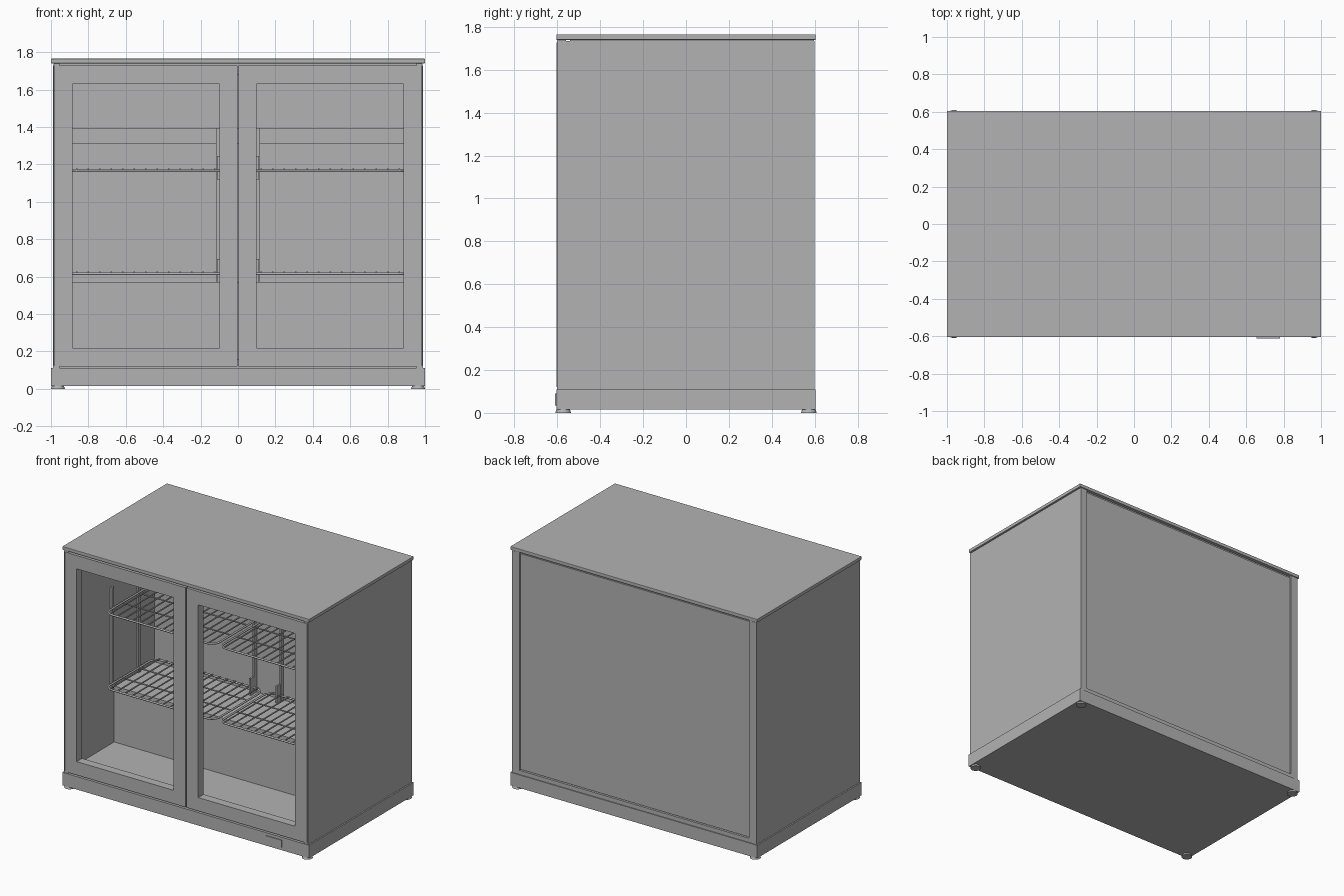
import bpy
import bmesh
from math import sin, cos, pi
from mathutils import Vector

if "Cube" in bpy.data.objects:
    bpy.data.objects.remove(bpy.data.objects["Cube"], do_unlink=True)

# Single grey finish
GREY = (0.45, 0.45, 0.45, 1)
steel = bpy.data.materials.new("plain grey")
steel.use_nodes = True
steel.diffuse_color = GREY
steel.node_tree.nodes["Principled BSDF"].inputs["Base Color"].default_value = GREY


def finish(name, bm):
    bmesh.ops.recalc_face_normals(bm, faces=bm.faces)
    mesh = bpy.data.meshes.new(name)
    bm.to_mesh(mesh)
    bm.free()
    mesh.materials.append(steel)
    ob = bpy.data.objects.new(name, mesh)
    bpy.context.collection.objects.link(ob)
    return ob


def box(name, xs, ys, zs, bevel=0):
    """Box from its x, y and z ranges."""
    bm = bmesh.new()
    bmesh.ops.create_cube(bm, size=1)
    for v in bm.verts:
        v.co = [r[0] if c < 0 else r[1] for c, r in zip(v.co, (xs, ys, zs))]
    ob = finish(name, bm)
    if bevel:
        m = ob.modifiers.new("edge", "BEVEL")
        m.width, m.segments = bevel, 2
    return ob


def prism(name, outline, y0, y1):
    """Extrude an x-z outline from y0 to y1."""
    bm = bmesh.new()
    face = bm.faces.new([bm.verts.new((x, y0, z)) for x, z in outline])
    new = bmesh.ops.extrude_face_region(bm, geom=[face])["geom"]
    for v in new:
        if isinstance(v, bmesh.types.BMVert):
            v.co.y = y1
    return finish(name, bm)


def wires(name, paths, radius, cyclic=False):
    """Round rods along a set of paths."""
    cu = bpy.data.curves.new(name, "CURVE")
    cu.dimensions = "3D"
    cu.bevel_depth, cu.bevel_resolution = radius, 2
    cu.use_fill_caps = True
    for pts in paths:
        sp = cu.splines.new("POLY")
        sp.points.add(len(pts) - 1)
        for p, co in zip(sp.points, pts):
            p.co = (*co, 1)
        sp.use_cyclic_u = cyclic
        sp.use_smooth = True
    cu.materials.append(steel)
    ob = bpy.data.objects.new(name, cu)
    bpy.context.collection.objects.link(ob)


def rounded_loop(x0, x1, y0, y1, z, r):
    pts = []
    corners = ((x1 - r, y1 - r), (x0 + r, y1 - r), (x0 + r, y0 + r), (x1 - r, y0 + r))
    for q, (cx, cy) in enumerate(corners):
        for i in range(6):
            a = (q + i / 5) * pi / 2
            pts.append(Vector((cx + r * cos(a), cy + r * sin(a), z)))
    return pts


# Outer shell
FRONT, BACK = -0.605, 0.605
WALL, REAR = 0.93, 0.36
DOOR_BACK = -0.54
box("base_plinth", (-1, 1), (FRONT, BACK), (0.015, 0.11))
box("worktop", (-1, 1), (FRONT, BACK), (1.74, 1.765), 0.003)
box("cavity_floor", (-WALL, WALL), (DOOR_BACK, 0.58), (0.11, 0.16))
box("cavity_ceiling", (-WALL, WALL), (DOOR_BACK, 0.58), (1.68, 1.74))
box("cavity_back_wall", (-WALL, WALL), (REAR, 0.585), (0.16, 1.68))
box("compressor_housing", (-WALL, WALL), (-0.105, REAR), (0.16, 0.57))
box("evaporator_cover", (-WALL, WALL), (REAR - 0.02, REAR), (1.31, 1.395))
box("back_lower_lip", (-0.96, 0.96), (0.58, 0.598), (0.11, 0.14))
box("back_panel", (-0.952, 0.952), (0.58, 0.59), (0.145, 1.725))

for s, side in ((1, "left"), (-1, "right")):
    def span(a, b):
        return sorted((s * a, s * b))

    # Side walls and back corner posts
    box(side + "_side_wall", span(WALL, 0.985), (DOOR_BACK, 0.598), (0.11, 1.74))
    box(side + "_side_skin", span(0.984, 0.99), (-0.602, 0.598), (0.11, 1.735))
    box(side + "_back_post", span(0.957, 0.988), (0.58, 0.6), (0.11, 1.735))

    # Door frame of four mitred rails
    xo, xi = (0.003, 0.98), (0.1, 0.885)
    zo, zi = (0.12, 1.728), (0.218, 1.63)
    outer = [(xo[0], zo[0]), (xo[1], zo[0]), (xo[1], zo[1]), (xo[0], zo[1])]
    inner = [(xi[0], zi[0]), (xi[1], zi[0]), (xi[1], zi[1]), (xi[0], zi[1])]
    for i, part in enumerate(("bottom_rail", "outer_stile", "top_rail", "inner_stile")):
        j = (i + 1) % 4
        quad = [outer[i], outer[j], inner[j], inner[i]]
        prism(f"{side}_door_{part}", [(s * x, z) for x, z in quad], -0.603, DOOR_BACK)

    # Hinges above and below each door
    for z, level in ((0.11, "lower"), (1.726, "upper")):
        box(f"{side}_{level}_hinge", span(0.955, 0.985), (-0.6, -0.56), (z, z + 0.014))

    # Feet
    for y, end in ((-0.573, "front"), (0.573, "back")):
        bm = bmesh.new()
        bmesh.ops.create_cone(bm, cap_ends=True, segments=24, radius1=0.037,
                              radius2=0.03, depth=0.02)
        bmesh.ops.translate(bm, verts=bm.verts, vec=(s * 0.963, y, 0.01))
        finish(f"{side}_{end}_foot", bm)

    # Shelf uprights on the back wall and side wall
    box(side + "_centre_upright", span(0.1, 0.118), (REAR - 0.03, REAR), (0.57, 1.395))
    for y, end in ((-0.14, "front"), (0.17, "rear")):
        box(f"{side}_{end}_upright", span(0.915, WALL), (y - 0.012, y + 0.012), (0.57, 1.31))

    # Wire shelves with their clips
    for z, level in ((0.615, "lower"), (1.165, "upper")):
        name = f"{side}_{level}_shelf"
        x0, x1 = span(0.02, 0.905)
        y0, y1 = -0.245, 0.325
        wires(name + "_rim", [rounded_loop(x0, x1, y0, y1, z, 0.06)], 0.007, True)
        count = 14
        bars = []
        for i in range(count):
            x = x0 + (x1 - x0) * (i + 0.7) / (count + 0.4)
            bars.append([(x, y0, z + 0.009), (x, y1, z + 0.009)])
        wires(name + "_bars", bars, 0.005)
        wires(name + "_cross_bars",
              [[(x0, y, z), (x1, y, z)] for y in (-0.05, 0.14)], 0.005)
        box(name + "_centre_clip", span(0.1, 0.112), (REAR - 0.07, REAR - 0.03),
            (z - 0.045, z + 0.08))
        for y in (-0.14, 0.17):
            box(name + "_side_clip", span(0.895, 0.917), (y - 0.012, y + 0.012),
                (z - 0.02, z - 0.006))

# Control panel on the plinth
box("control_panel", (0.655, 0.78), (FRONT - 0.006, FRONT), (0.035, 0.09))
